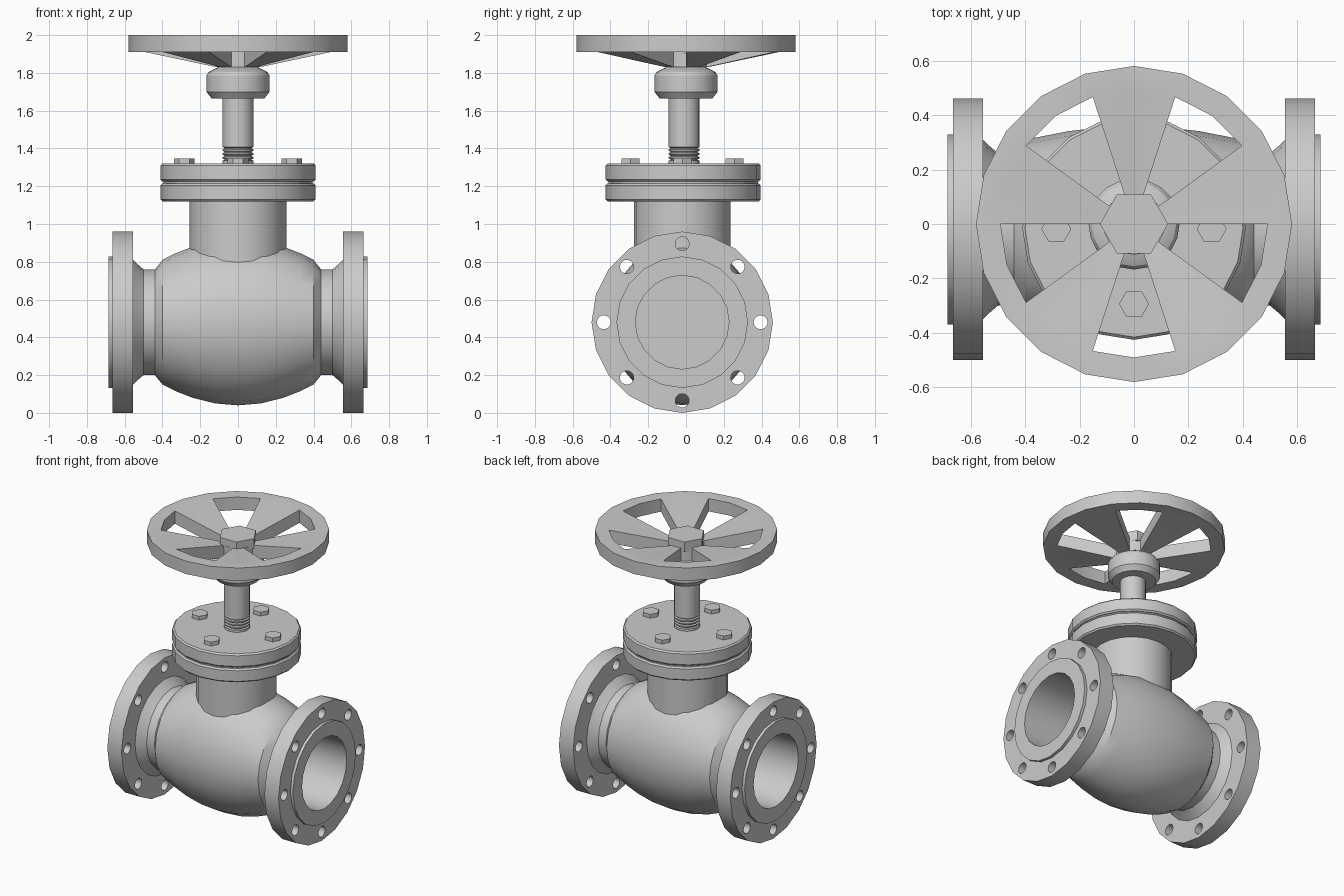
import bpy, bmesh, math
from mathutils import Matrix, Vector

if "Cube" in bpy.data.objects:
    bpy.data.objects.remove(bpy.data.objects["Cube"])

SEG = 20
AX_Y, AX_Z = -0.02, 0.48      # pipe axis position


def finish(name, bm, loc=(0, 0, 0), angle=30):
    bmesh.ops.remove_doubles(bm, verts=bm.verts, dist=1e-5)
    bmesh.ops.recalc_face_normals(bm, faces=bm.faces)
    me = bpy.data.meshes.new(name)
    bm.to_mesh(me)
    bm.free()
    ob = bpy.data.objects.new(name, me)
    ob.location = loc
    bpy.context.collection.objects.link(ob)
    bpy.ops.object.select_all(action='DESELECT')
    ob.select_set(True)
    bpy.context.view_layer.objects.active = ob
    bpy.ops.object.shade_smooth_by_angle(angle=math.radians(angle))
    return ob


def lathe(profile, axis='Z', seg=SEG, closed=False):
    """Revolve (position along axis, radius) points."""
    bm = bmesh.new()
    rings = []
    for a, r in profile:
        ring = []
        for i in range(1 if r == 0 else seg):
            t = 2 * math.pi * i / seg
            c, s = r * math.cos(t), r * math.sin(t)
            ring.append(bm.verts.new((a, c, s) if axis == 'X' else (c, s, a)))
        rings.append(ring)
    pairs = list(zip(rings, rings[1:]))
    if closed:
        pairs.append((rings[-1], rings[0]))
    for p, q in pairs:
        for i in range(seg):
            j = (i + 1) % seg
            vs = [p[i % len(p)], p[j % len(p)], q[j % len(q)], q[i % len(q)]]
            vs = list(dict.fromkeys(vs))
            if len(vs) > 2:
                bm.faces.new(vs)
    return bm


def disc(z0, z1, r, c=0.0):
    """Profile of a solid disc with chamfered rims."""
    if c == 0:
        return [(z0, 0), (z0, r), (z1, r), (z1, 0)]
    return [(z0, 0), (z0, r - c), (z0 + c, r), (z1 - c, r), (z1, r - c), (z1, 0)]


# Bulbous body with a blind bore at each end
half = [(.05, 0), (.05, .248), (.56, .248), (.56, .335), (.535, .31), (.50, .28),
        (.44, .28), (.40, .33), (.33, .365), (.24, .40), (.12, .43), (0, .44)]
bm = lathe(half + [(-x, r) for x, r in half[-2::-1]], 'X')
for v in bm.verts:                       # bulge is slimmer front to back
    if abs(v.co.x) < .35 and v.co.yz.length > .3:
        v.co.y *= .86 + .08 * (abs(v.co.x) / .33) ** 2
finish("valve_body", bm, (0, AX_Y, AX_Z))

# Bolt hole cutter: eight long pins
bm = bmesh.new()
for k in range(8):
    t = k * math.pi / 4
    m = Matrix.Translation((0, .415 * math.cos(t), .415 * math.sin(t))) @ Matrix.Rotation(math.pi / 2, 4, 'Y')
    bmesh.ops.create_cone(bm, cap_ends=True, segments=14, radius1=.037, radius2=.037, depth=2, matrix=m)
cutter = finish("hole_cutter", bm, (0, AX_Y, AX_Z))
cutter.hide_render = True

# Pipe flanges with raised faces
for side, s in (("left", -1), ("right", 1)):
    ring = [(.685, .248), (.685, .348), (.665, .348), (.665, .48), (.555, .48), (.555, .248)]
    ob = finish(side + "_flange", lathe([(s * x, r) for x, r in ring], 'X', closed=True), (0, AX_Y, AX_Z))
    mod = ob.modifiers.new("holes", 'BOOLEAN')
    mod.operation = 'DIFFERENCE'
    mod.solver = 'EXACT'
    mod.object = cutter
    bpy.ops.object.modifier_apply(modifier=mod.name)
    bpy.ops.object.shade_smooth_by_angle(angle=math.radians(30))
bpy.data.objects.remove(cutter)

# Neck and bonnet discs with gasket
finish("neck", lathe(disc(.75, 1.13, .256)), (0, AX_Y, 0))
finish("lower_bonnet_flange", lathe(disc(1.12, 1.215, .41, .01)), (0, -.015, 0))
finish("gasket", lathe(disc(1.20, 1.24, .395)), (0, -.015, 0))
finish("upper_bonnet_flange", lathe(disc(1.225, 1.32, .41, .01)), (0, -.015, 0))

# Bonnet bolts
for k in range(4):
    t = k * math.pi / 2
    finish(f"bonnet_bolt_{k + 1}", lathe(disc(1.31, 1.347, .055), seg=6),
           (.285 * math.cos(t), -.018 + .275 * math.sin(t), 0))

# Stem with thread grooves at its foot
prof = [(1.31, 0), (1.31, .082)]
for k in range(4):
    z = 1.335 + k * .02
    prof += [(z, .082), (z + .004, .072), (z + .008, .072), (z + .012, .082)]
finish("stem", lathe(prof + [(1.68, .082), (1.68, 0)]), (0, -.01, 0))

# Collar under the wheel
finish("stem_collar", lathe([(1.665, 0), (1.665, .14), (1.70, .167), (1.785, .167),
                             (1.805, .155), (1.83, .105), (1.83, 0)]))

# Handwheel: dished top sheet with five windows, thickened downwards
bm = bmesh.new()
radii = [(.113, 1.92), (.49, 2.0), (.58, 2.0)]
grid = [[bm.verts.new((r * math.cos(i * math.pi / 10), r * math.sin(i * math.pi / 10), z))
         for i in range(SEG)] for r, z in radii]
mid = bm.verts.new((0, 0, 1.92))
for i in range(SEG):
    j = (i + 1) % SEG
    bm.faces.new((mid, grid[0][i], grid[0][j]))
    bm.faces.new((grid[1][i], grid[2][i], grid[2][j], grid[1][j]))
    if (i // 2) % 2 == 0:
        bm.faces.new((grid[0][i], grid[1][i], grid[1][j], grid[0][j]))
ext = bmesh.ops.extrude_face_region(bm, geom=bm.faces[:])
bmesh.ops.translate(bm, vec=Vector((0, 0, -.09)),
                    verts=[g for g in ext["geom"] if isinstance(g, bmesh.types.BMVert)])
finish("handwheel", bm)

# Hex nut on the wheel
finish("wheel_nut", lathe(disc(1.90, 1.97, .125), seg=6))
